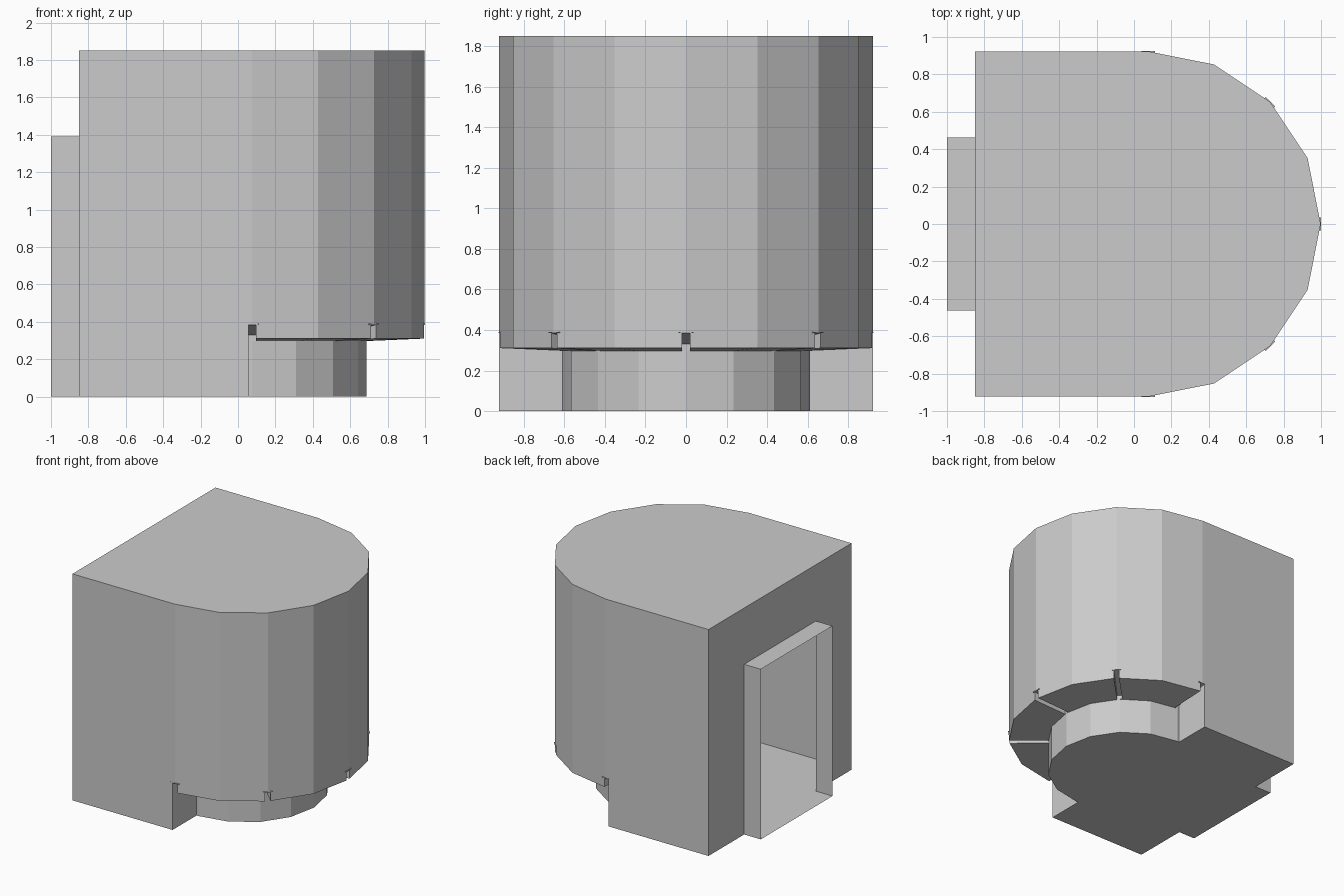
import bpy, bmesh
from math import sin, cos, pi, radians
from mathutils import Matrix

cube = bpy.data.objects.get("Cube")
if cube:
    bpy.data.objects.remove(cube, do_unlink=True)

CX, R, R_IN = 0.075, 0.923, 0.613      # arc centre and radii
BACK, STEP, HALF = -0.85, 0.055, 0.02  # flat wall, recess start, slot half width

grey = bpy.data.materials.new("light_grey")
grey.use_nodes = True
grey.diffuse_color = (0.6, 0.6, 0.6, 1)
grey.node_tree.nodes["Principled BSDF"].inputs["Base Color"].default_value = (0.6, 0.6, 0.6, 1)


def make(name, rings):
    """Closed solid lofted through equal-length rings of points."""
    bm = bmesh.new()
    loops = [[bm.verts.new(p) for p in ring] for ring in rings]
    n = len(loops[0])
    for a, b in zip(loops, loops[1:]):
        for i in range(n):
            j = (i + 1) % n
            bm.faces.new((a[i], a[j], b[j], b[i]))
    bm.faces.new(loops[0])
    bm.faces.new(loops[-1])
    bmesh.ops.recalc_face_normals(bm, faces=bm.faces)
    mesh = bpy.data.meshes.new(name)
    bm.to_mesh(mesh)
    bm.free()
    mesh.materials.append(grey)
    obj = bpy.data.objects.new(name, mesh)
    bpy.context.collection.objects.link(obj)
    return obj


def prism(name, outline, z0, z1):
    return make(name, [[(x, y, z) for x, y in outline] for z in (z0, z1)])


def radial(name, angle, profile, half):
    """Extrude an (r, z) profile sideways and turn it about the arc centre."""
    obj = make(name, [[(r, w, z) for r, z in profile] for w in (-half, half)])
    obj.data.transform(Matrix.Translation((CX, 0, 0)) @ Matrix.Rotation(angle, 4, 'Z'))
    return obj


def boolean(target, tool, operation):
    mod = target.modifiers.new("cut", 'BOOLEAN')
    mod.operation, mod.solver, mod.object = operation, 'EXACT', tool
    graph = bpy.context.evaluated_depsgraph_get()
    mesh = bpy.data.meshes.new_from_object(target.evaluated_get(graph))
    target.modifiers.clear()
    target.data = mesh
    bpy.data.objects.remove(tool, do_unlink=True)


# Tower with a flat back wall and a faceted round side
angles = [-pi / 2 + i * pi / 8 for i in range(9)]
arc = [(CX + R * cos(a), R * sin(a)) for a in angles]
body = prism("tower_body", [(BACK, -R)] + arc + [(BACK, R)], 0, 1.85)

# Recess under the round side, with a gently sloping ceiling
profile = [(R_IN, -0.1), (R_IN, 0.297), (1.1, 0.318), (1.1, -0.1)]
rings = [[(STEP, -r, z) for r, z in profile]]
rings += [[(CX + r * cos(a), r * sin(a), z) for r, z in profile] for a in angles]
rings += [[(STEP, r, z) for r, z in profile]]
boolean(body, make("recess_cutter", rings), 'DIFFERENCE')

# Radial slots and their thin caps
slot = [(R_IN, 0.2), (R_IN, 0.33), (1.1, 0.416), (1.1, 0.2)]
cap = [(0.88, 0.384), (R + 0.002, 0.384), (R + 0.002, 0.39), (0.88, 0.39)]
for i in range(5):
    angle = radians(-90 + 45 * i)
    boolean(body, radial("slot_cutter", angle, slot, HALF), 'DIFFERENCE')
    radial("slot_cap_%d" % (i + 1), angle, cap, 0.036)

# Doorway passage, left open at its outer end
W = 0.463
door = prism("doorway", [(-1, -W), (-0.8, -W), (-0.8, W), (-1, W)], 0, 1.39)
boolean(body, door, 'UNION')
bm = bmesh.new()
bm.from_mesh(body.data)
ends = [f for f in bm.faces if f.calc_center_median().x < -0.99]
bmesh.ops.delete(bm, geom=ends, context='FACES')
bm.to_mesh(body.data)
bm.free()
